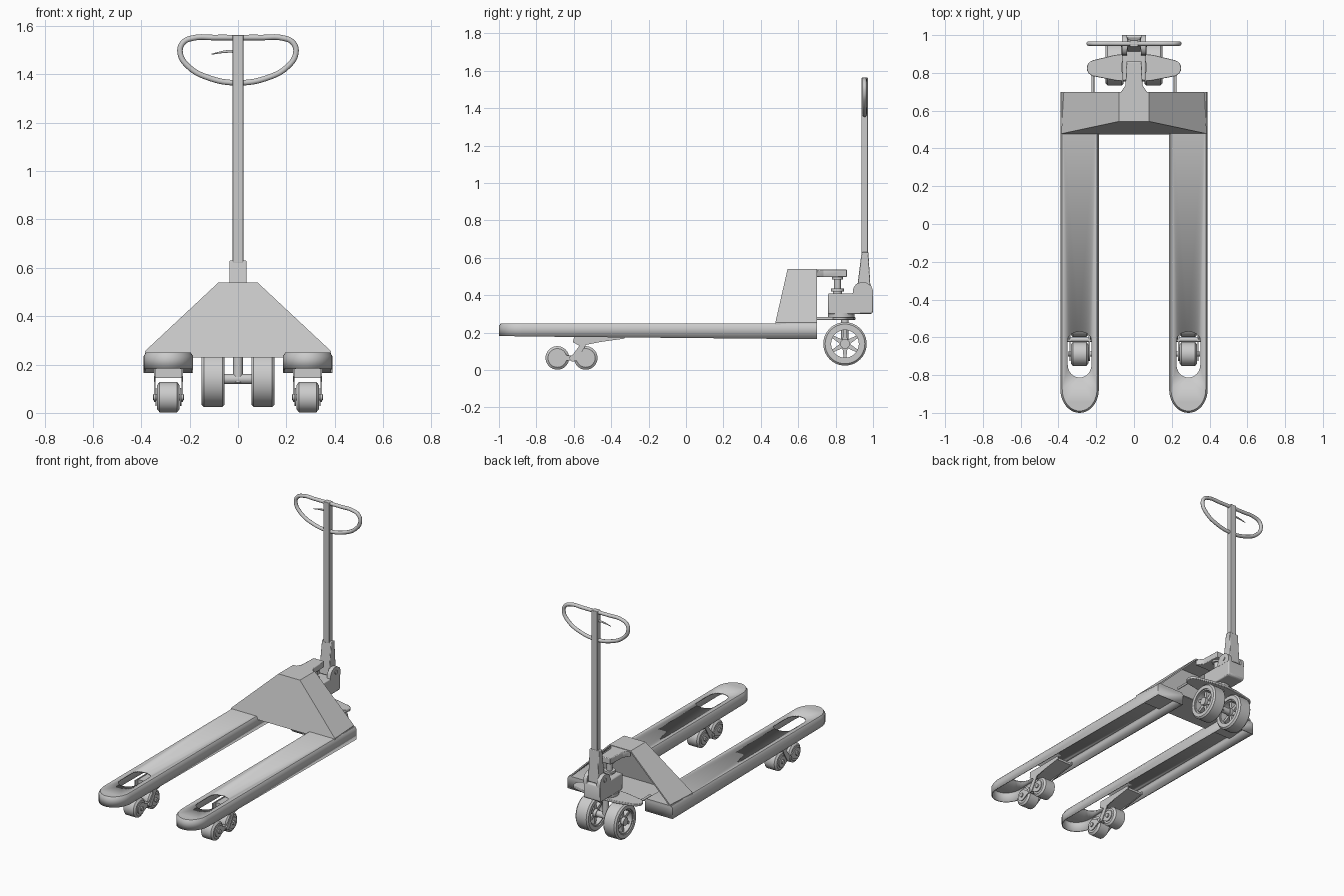
import bpy, bmesh
from math import sin, cos, pi, radians
from mathutils import Vector, Matrix

if "Cube" in bpy.data.objects:
    bpy.data.objects.remove(bpy.data.objects["Cube"])


def finish(name, bm, thick=0, bevel=0, smooth=True):
    bmesh.ops.remove_doubles(bm, verts=bm.verts, dist=1e-5)
    bmesh.ops.recalc_face_normals(bm, faces=bm.faces)
    me = bpy.data.meshes.new(name)
    bm.to_mesh(me)
    bm.free()
    ob = bpy.data.objects.new(name, me)
    bpy.context.collection.objects.link(ob)
    if thick:
        m = ob.modifiers.new("shell", 'SOLIDIFY')
        m.thickness, m.offset = thick, -1
    if bevel:
        m = ob.modifiers.new("bevel", 'BEVEL')
        m.width, m.segments, m.limit_method = bevel, 2, 'ANGLE'
    if smooth:
        bpy.ops.object.select_all(action='DESELECT')
        bpy.context.view_layer.objects.active = ob
        ob.select_set(True)
        bpy.ops.object.shade_smooth_by_angle(angle=radians(35))
    return ob


def prism(name, pts, axis, lo, hi, bevel=0):
    """Extrude a 2D outline along an axis (x: yz points, y: xz, z: xy)."""
    def at(p, t):
        return {'x': (t, *p), 'y': (p[0], t, p[1]), 'z': (*p, t)}[axis]
    bm = bmesh.new()
    a = [bm.verts.new(at(p, lo)) for p in pts]
    b = [bm.verts.new(at(p, hi)) for p in pts]
    bm.faces.new(a)
    bm.faces.new(b)
    for i in range(len(pts)):
        j = (i + 1) % len(pts)
        bm.faces.new((a[i], a[j], b[j], b[i]))
    return finish(name, bm, bevel=bevel)


def lathe(name, prof, loc, axis='x', n=32, closed=False):
    """Revolve (along, radius) points about an axis through loc."""
    bm = bmesh.new()
    rings = []
    for t, r in prof:
        ring = []
        for k in range(n):
            c, s = r * cos(2 * pi * k / n), r * sin(2 * pi * k / n)
            v = {'x': (t, c, s), 'z': (c, s, t)}[axis]
            ring.append(bm.verts.new(Vector(loc) + Vector(v)))
        rings.append(ring)
    for i in range(len(prof) if closed else len(prof) - 1):
        p, q = rings[i], rings[(i + 1) % len(prof)]
        for k in range(n):
            j = (k + 1) % n
            bm.faces.new((p[k], p[j], q[j], q[k]))
    if not closed:
        bm.faces.new(rings[0])
        bm.faces.new(rings[-1])
    return finish(name, bm)


def rod(name, loc, h, r, axis='x', n=20):
    return lathe(name, [(-h, r), (h, r)], loc, axis, n)


def arc(cx, cy, rx, ry, a0, a1, n):
    return [(cx + rx * cos(radians(a0 + (a1 - a0) * i / n)),
             cy + ry * sin(radians(a0 + (a1 - a0) * i / n))) for i in range(n + 1)]


def tube(name, pts, r, radii=None, cyclic=False):
    cu = bpy.data.curves.new(name, 'CURVE')
    cu.dimensions, cu.bevel_depth, cu.bevel_resolution, cu.use_fill_caps = '3D', r, 3, True
    sp = cu.splines.new('BEZIER')
    sp.bezier_points.add(len(pts) - 1)
    sp.use_cyclic_u, sp.resolution_u = cyclic, 8
    for i, (b, p) in enumerate(zip(sp.bezier_points, pts)):
        b.co = p
        b.handle_left_type = b.handle_right_type = 'AUTO'
        b.radius = radii[i] if radii else 1
    ob = bpy.data.objects.new(name, cu)
    bpy.context.collection.objects.link(ob)
    bpy.ops.object.select_all(action='DESELECT')
    bpy.context.view_layer.objects.active = ob
    ob.select_set(True)
    bpy.ops.object.convert(target='MESH')
    bpy.ops.object.shade_smooth_by_angle(angle=radians(40))


def fork(name, cx):
    """Open-bottomed channel with rounded tip, chamfered rim and slot in the top."""
    def outline(d):
        return [(cx - .102 + d, .70)] + arc(cx, -.875, .102 - d, .125 - d, 180, 360, 20) + [(cx + .102 - d, .70)]
    bm = bmesh.new()
    levels = []
    for d, z in ((0, None), (0, .235), (.01, .25)):
        levels.append([bm.verts.new((x, y, (.183 - .018 * min(1, (y + 1) / .7)) if z is None else z))
                       for x, y in outline(d)])
    n = len(levels[0])
    for a, b in zip(levels, levels[1:]):
        for i in range(n):
            j = (i + 1) % n
            bm.faces.new((a[i], a[j], b[j], b[i]))
    slot = [bm.verts.new((x, y, .25)) for x, y in
            arc(cx, -.745, .063, .068, 180, 360, 12) + arc(cx, -.615, .063, .045, 0, 180, 12)]
    edges = [bm.edges.new((slot[i - 1], slot[i])) for i in range(len(slot))]
    top = levels[2]
    edges += [bm.edges.get((top[i - 1], top[i])) for i in range(n)]
    bmesh.ops.triangle_fill(bm, edges=edges, use_beauty=True)
    finish(name, bm, thick=.008)


# Forks with tandem load rollers
for side, s in (("left", -1), ("right", 1)):
    cx = .288 * s
    fork(side + "_fork", cx)
    for tag, y in (("front", -.688), ("rear", -.536)):
        lathe(f"{side}_{tag}_roller", [(-.046, .02), (-.046, .05), (-.036, .063), (.036, .063), (.046, .05), (.046, .02)],
              (cx, y, .065))
        rod(f"{side}_{tag}_roller_axle", (cx, y, .065), .062, .014)
    link = (arc(-.536, .065, .038, .038, -130, 130, 10) + [(-.59, .078), (-.634, .078)]
            + arc(-.688, .065, .038, .038, 50, 310, 10) + [(-.634, .052), (-.59, .052)])
    arm = [(-.60, .17), (-.605, .15), (-.57, .13), (-.60, .09), (-.625, .06), (-.61, .045), (-.585, .05),
           (-.56, .09), (-.535, .135), (-.46, .15), (-.33, .168), (-.33, .19), (-.60, .19)]
    for t in (-1, 1):
        x = cx + .051 * t
        prism(side + "_roller_link", link, 'x', x - .003, x + .003)
        x = cx + .057 * t
        prism(side + "_roller_arm", arm, 'x', x - .003, x + .003)
    prism(side + "_arm_bridge", [(-.57, .145), (-.46, .153), (-.34, .17), (-.34, .185), (-.57, .185)],
          'x', cx - .055, cx + .055)
    rod(side + "_link_pivot", (cx, -.612, .065), .064, .012)

# Sloped cowl joining the forks, open at the back
bm = bmesh.new()
front, back = [], []
for x, y, z in ((-.385, .475, .23), (-.385, .478, .255), (-.08, .543, .54), (.08, .543, .54), (.385, .478, .255), (.385, .475, .23)):
    front.append(bm.verts.new((x, y, z)))
    back.append(bm.verts.new((x * (.965 if abs(x) > .1 else 1), .70, z)))
bm.faces.new(front)
for i in range(6):
    j = (i + 1) % 6
    bm.faces.new((front[i], front[j], back[j], back[i]))
finish("cowl", bm, thick=.01, smooth=False)

# Lift arm, piston and pump body
prism("lift_arm", [(-.075, .69), (.075, .69), (.045, .735), (.04, .86), (-.04, .86), (-.045, .735)], 'z', .497, .537, .004)
lathe("lift_piston", [(-.10, .025), (.02, .025), (.02, .035), (.035, .035), (.035, .018), (.085, .018), (.085, .03), (.11, .03)],
      (0, .81, .40), 'z', 24)
prism("pump_body", [(.76, .30), (.76, .41), (.995, .41), (1.0, .40), (1.0, .31), (.99, .30)], 'x', -.062, .062, .006)
ear = [(.89, .40), (.895, .44), (.91, .46), (.935, .47), (.965, .467), (.99, .45), (1.0, .425), (1.0, .40)]
for s in (-1, 1):
    prism("handle_bracket", ear, 'x', s * .05 - .013, s * .05 + .013)
rod("handle_pin", (0, .95, .435), .068, .014)
lathe("steering_bearing", [(-.012, .06), (0, .07), (.02, .07)], (0, .83, .285), 'z', 28)

# Foot guard above the steering wheels and its two stays
guard = (arc(.20, .825, .05, .045, -70, 70, 8) + [(.10, .895), (0, .905), (-.10, .895)]
         + arc(-.20, .825, .05, .045, 110, 250, 8) + [(-.10, .76), (0, .75), (.10, .76)])
prism("foot_guard", guard, 'z', .268, .284, .003)
for s in (-1, 1):
    tube("guard_stay", [(s * .218, .69, .275), (s * .218, .80, .275)], .008)

# Steering wheels with six spokes each
for side, s in (("left", -1), ("right", 1)):
    c = (s * .103, .85, .14)
    lathe(side + "_steer_tyre", [(-.048, .082), (-.048, .106), (-.038, .116), (.038, .116), (.048, .106), (.048, .082)],
          c, n=40, closed=True)
    lathe(side + "_steer_rim", [(-.04, .074), (-.04, .086), (.04, .086), (.04, .074)], c, n=40, closed=True)
    rod(side + "_steer_hub", c, .045, .026)
    for k in range(6):
        m = Matrix.Rotation(k * pi / 3 + pi / 6, 2)
        pts = [m @ Vector(p) for p in ((.015, -.014), (.078, -.007), (.078, .007), (.015, .014))]
        prism(side + "_wheel_spoke", [(c[1] + p.x, c[2] + p.y) for p in pts], 'x', c[0] - .025, c[0] + .025)
rod("steer_axle", (0, .85, .14), .12, .021)
rod("steer_stem", (0, .85, .21), .085, .02, 'z')

# Tiller: tapered socket, shaft, loop grip and release lever
bm = bmesh.new()
bmesh.ops.create_cube(bm, size=1)
for v in bm.verts:
    up = v.co.z > 0
    v.co = (v.co.x * (.07 if up else .074), (.957 if up else .95) + v.co.y * (.036 if up else .076), .63 if up else .415)
finish("handle_socket", bm, bevel=.004)
prism("handle_shaft", [(-.022, .937), (.022, .937), (.022, .973), (-.022, .973)], 'z', .62, 1.563, .003)
half = [(.10, 1.552), (.18, 1.551), (.228, 1.53), (.239, 1.487), (.205, 1.432), (.12, 1.385)]
loop = [(0, 1.552)] + half + [(0, 1.365)] + [(-x, z) for x, z in reversed(half)]
tube("grip_loop", [(x, .955, z) for x, z in loop], .012, cyclic=True)
tube("release_lever", [(0, .955, 1.495), (-.05, .955, 1.494), (-.11, .955, 1.483)], .007, [1, .8, .3])
